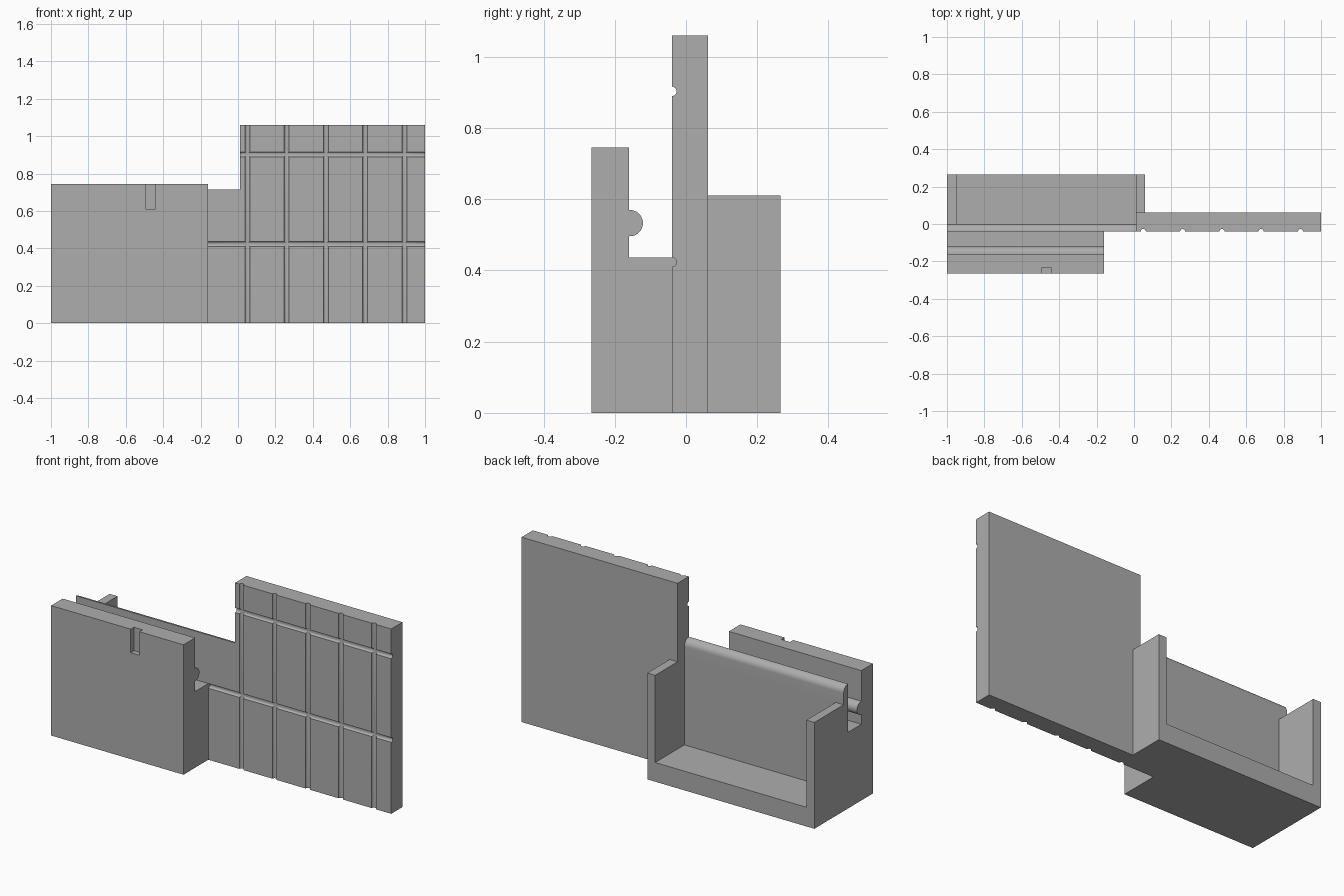
import bpy
import bmesh
import math

if "Cube" in bpy.data.objects:
    bpy.data.objects.remove(bpy.data.objects["Cube"], do_unlink=True)

GREY = (0.42, 0.42, 0.42, 1)
mat = bpy.data.materials.new("plain grey")
mat.use_nodes = True
mat.diffuse_color = GREY
mat.node_tree.nodes["Principled BSDF"].inputs["Base Color"].default_value = GREY


def arc(cy, cz, r, start, end, steps):
    """Points of an arc in the y-z plane, angles in degrees."""
    angles = [math.radians(start + (end - start) * i / steps) for i in range(steps + 1)]
    return [(cy + r * math.cos(a), cz + r * math.sin(a)) for a in angles]


def prism(name, profile, x0, x1):
    """Extrude a y-z profile along x."""
    bm = bmesh.new()
    face = bm.faces.new([bm.verts.new((x0, y, z)) for y, z in profile])
    side = bmesh.ops.extrude_face_region(bm, geom=[face])
    moved = [v for v in side["geom"] if isinstance(v, bmesh.types.BMVert)]
    bmesh.ops.translate(bm, verts=moved, vec=(x1 - x0, 0, 0))
    bmesh.ops.recalc_face_normals(bm, faces=bm.faces)
    mesh = bpy.data.meshes.new(name)
    bm.to_mesh(mesh)
    bm.free()
    mesh.materials.append(mat)
    obj = bpy.data.objects.new(name, mesh)
    bpy.context.collection.objects.link(obj)
    return obj


def box(name, x, y, z):
    return prism(name, [(y[0], z[0]), (y[1], z[0]), (y[1], z[1]), (y[0], z[1])], *x)


def combine(target, tool, operation):
    """Apply a boolean and discard the tool."""
    mod = target.modifiers.new(operation, "BOOLEAN")
    mod.operation = operation
    mod.solver = "EXACT"
    mod.object = tool
    bpy.ops.object.select_all(action="DESELECT")
    bpy.context.view_layer.objects.active = target
    target.select_set(True)
    bpy.ops.object.modifier_apply(modifier=mod.name)
    bpy.data.objects.remove(tool, do_unlink=True)


FRONT, BACK, WALL, PANEL = -0.265, 0.265, -0.04, 0.062
LEFT_END, CLAMP_END, STEP = -1, -0.16, 0.01

# Thin wall with a rounded top back edge
body = prism("grooved_panel_holder",
             [(WALL, 0), (0, 0)] + arc(WALL, 0.675, 0.04, 0, 90, 10),
             LEFT_END, STEP + 0.02)

# Front clamp with an open slot and a half-round snap ridge
clamp = prism("front_clamp",
              [(FRONT, 0), (-0.02, 0), (-0.02, 0.437), (-0.16, 0.437)]
              + arc(-0.158, 0.533, 0.037, -93, 93, 20)
              + [(-0.16, 0.745), (FRONT, 0.745)], LEFT_END, CLAMP_END)
combine(body, clamp, "UNION")

# Rear tray floor and its two end walls, then the tall panel
for part in (
    box("tray_floor", (LEFT_END, 0.06), (-0.02, BACK), (0, 0.11)),
    box("tray_end_wall", (LEFT_END, -0.95), (-0.02, BACK), (0, 0.61)),
    box("tray_step_wall", (STEP, 0.06), (-0.02, BACK), (0, 0.61)),
    box("tall_panel", (STEP, 1), (WALL, PANEL), (0, 1.06)),
):
    combine(body, part, "UNION")

# Alignment notch in the top front edge
notch = box("notch_cutter", (-0.495, -0.44), (-0.4, -0.235), (0.61, 0.9))
combine(body, notch, "DIFFERENCE")

# Round grooves across the front of the panel
RADIUS = 0.0135
for z, start in ((0.903, -0.1), (0.4235, CLAMP_END)):
    groove = prism("groove_cutter", arc(WALL, z, RADIUS, 0, 337.5, 15), start, 1.1)
    combine(body, groove, "DIFFERENCE")
for i in range(5):
    bpy.ops.mesh.primitive_cylinder_add(vertices=16, radius=RADIUS, depth=1.4,
                                        location=(0.05 + 0.21 * i, WALL, 0.53))
    combine(body, bpy.context.object, "DIFFERENCE")

# Single colour, smooth curves with sharp edges
body.data.materials.clear()
body.data.materials.append(mat)
for poly in body.data.polygons:
    poly.material_index = 0
bpy.ops.object.select_all(action="DESELECT")
body.select_set(True)
bpy.context.view_layer.objects.active = body
bpy.ops.object.shade_smooth_by_angle(angle=math.radians(30))
